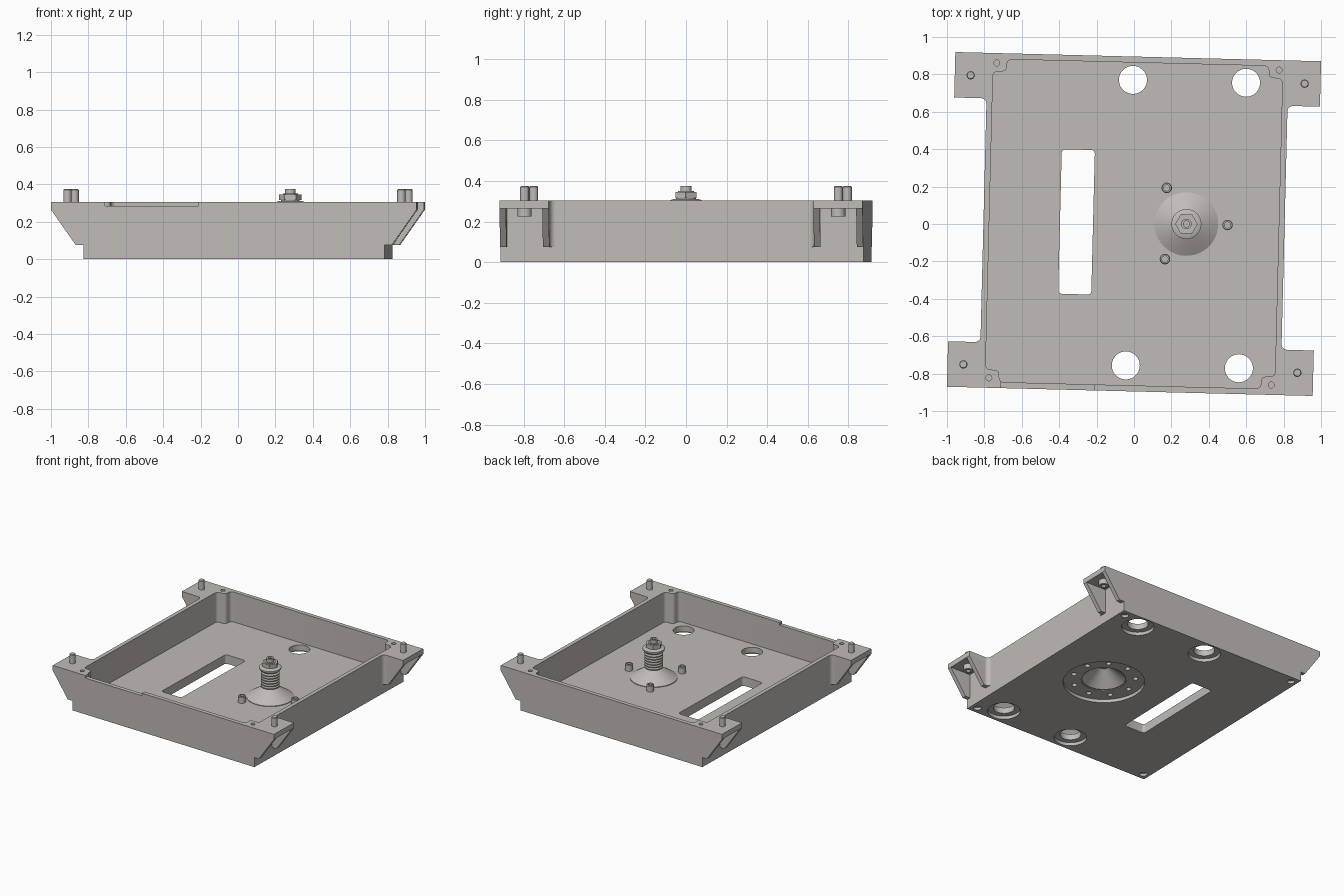
import bpy, bmesh, math
from mathutils import Matrix, Vector

cube = bpy.data.objects.get("Cube")
if cube:
    bpy.data.objects.remove(cube, do_unlink=True)

metal = bpy.data.materials.new("warm grey metal")
metal.use_nodes = True
GREY = (0.53, 0.50, 0.475, 1)
metal.diffuse_color = GREY
metal.node_tree.nodes["Principled BSDF"].inputs["Base Color"].default_value = GREY

parts = []
TOP, FLOOR, STEP = 0.305, 0.07, 0.075      # rim, tray floor, underside of ear ribs
HX, HY = 0.805, 0.895                      # half size of tray
EAR_X, EAR_Y = 0.978, 0.652                # outer reach and inner edge of the ears
POST = (0.28, 0.007)


def finish(name, bm, keep=True):
    bmesh.ops.remove_doubles(bm, verts=bm.verts, dist=1e-5)
    bmesh.ops.recalc_face_normals(bm, faces=bm.faces)
    me = bpy.data.meshes.new(name)
    bm.to_mesh(me)
    bm.free()
    me.materials.append(metal)
    ob = bpy.data.objects.new(name, me)
    bpy.context.collection.objects.link(ob)
    if keep:
        parts.append(ob)
    else:
        ob.hide_render = True
    return ob


def add_prism(bm, pts, lo, hi, axis="z"):
    """Extrude a polygon: xy points along z, or xz points along y."""
    put = (lambda p, h: (p[0], p[1], h)) if axis == "z" else (lambda p, h: (p[0], h, p[1]))
    a = [bm.verts.new(put(p, lo)) for p in pts]
    b = [bm.verts.new(put(p, hi)) for p in pts]
    bm.faces.new(a)
    bm.faces.new(b)
    for i in range(len(pts)):
        j = (i + 1) % len(pts)
        bm.faces.new((a[i], a[j], b[j], b[i]))


def prism(name, pts, lo, hi, keep=True):
    bm = bmesh.new()
    add_prism(bm, pts, lo, hi)
    return finish(name, bm, keep)


def arc(cx, cy, r, a0, a1, n=6):
    return [(cx + r * math.cos(math.radians(a0 + (a1 - a0) * i / n)),
             cy + r * math.sin(math.radians(a0 + (a1 - a0) * i / n))) for i in range(n + 1)]


def circle(cx, cy, r, n=32):
    return arc(cx, cy, r, 0, 360, n)[:-1]


def rect(x0, y0, x1, y1, r=0.0):
    if not r:
        return [(x0, y0), (x1, y0), (x1, y1), (x0, y1)]
    return (arc(x1 - r, y0 + r, r, -90, 0) + arc(x1 - r, y1 - r, r, 0, 90)
            + arc(x0 + r, y1 - r, r, 90, 180) + arc(x0 + r, y0 + r, r, 180, 270))


def lathe(name, prof, cx, cy, n=48):
    bm = bmesh.new()
    vs = [bm.verts.new((cx + r, cy, z)) for r, z in prof]
    edges = [bm.edges.new(e) for e in zip(vs, vs[1:])]
    bmesh.ops.spin(bm, geom=vs + edges, cent=(cx, cy, 0), axis=(0, 0, 1),
                   angle=math.tau, steps=n, use_merge=True)
    return finish(name, bm)


def cut(target, pts, lo, hi):
    tool = prism("cutter", pts, lo, hi, keep=False)
    mod = target.modifiers.new("cut", "BOOLEAN")
    mod.operation, mod.solver, mod.object = "DIFFERENCE", "EXACT", tool
    bpy.context.view_layer.update()
    dg = bpy.context.evaluated_depsgraph_get()
    me = bpy.data.meshes.new_from_object(target.evaluated_get(dg))
    target.modifiers.clear()
    target.data = me
    bpy.data.objects.remove(tool, do_unlink=True)


# Tray with a cavity that leaves a rounded boss in each corner
tray = prism("tray", rect(-HX, -HY, HX, HY), 0, TOP)
IX, IY, BX, BY, R = 0.774, 0.863, 0.70, 0.798, 0.025
quarter = ([(IX, BY - R)] + arc(IX - R, BY - R, R, 0, 90, 4)
           + arc(BX + R, BY + R, R, 270, 180, 4) + arc(BX - R, IY - R, R, 0, 90, 4))
cavity = []
for sx, sy in ((1, 1), (-1, 1), (-1, -1), (1, -1)):
    q = [(x * sx, y * sy) for x, y in quarter]
    cavity += q if sx * sy > 0 else q[::-1]
cut(tray, cavity, FLOOR, TOP + 0.1)

# Floor slot and lowered stretch of the front rim
cut(tray, rect(-0.396, -0.383, -0.219, 0.39, 0.02), -0.1, FLOOR + 0.05)
cut(tray, rect(-0.69, -1.0, -0.19, -IY + 0.02), 0.285, TOP + 0.1)

# Four round floor openings, counterbored underneath
for x in (-0.025, 0.58):
    for y in (-0.757, 0.77):
        cut(tray, circle(x, y, 0.075, 40), -0.1, FLOOR + 0.05)
        cut(tray, circle(x, y, 0.116, 40), -0.1, 0.025)

# Corner screw holes, above and below
for sx in (-1, 1):
    for sy in (-1, 1):
        cut(tray, circle(sx * 0.755, sy * 0.842, 0.016, 16), 0.2, TOP + 0.1)
        cut(tray, circle(sx * 0.755, sy * 0.842, 0.028, 20), -0.1, 0.02)

# Round recess under the post, its centre opening and ring of screw holes
cut(tray, circle(*POST, 0.29, 64), -0.1, 0.025)
cut(tray, circle(*POST, 0.165, 48), -0.1, FLOOR + 0.05)
for i in range(9):
    a = math.radians(20 + 40 * i)
    cut(tray, circle(POST[0] + 0.225 * math.cos(a), POST[1] + 0.225 * math.sin(a), 0.019, 16),
        -0.1, 0.05)

# Mounting ears: top plate, two sloping ribs, a filleted root and a bolt
for sx, side in ((1, "left"), (-1, "right")):
    for sy, end in ((-1, "front"), (1, "back")):
        bm = bmesh.new()
        fr = 0.03
        plan = [(HX, HY), (EAR_X, HY), (EAR_X, EAR_Y)] + arc(HX + fr, EAR_Y - fr, fr, 90, 180)
        add_prism(bm, [(sx * x, sy * y) for x, y in plan], 0.265, TOP)
        root = [(HX, EAR_Y + 0.005)] + arc(HX + fr, EAR_Y - fr, fr, 180, 90) \
            + [(HX + fr, EAR_Y + 0.005)]
        add_prism(bm, [(sx * x, sy * y) for x, y in root], STEP, 0.265)
        rib = [(HX, STEP), (0.845, STEP), (EAR_X, 0.265), (HX, 0.265)]
        for y0, y1 in ((EAR_Y, EAR_Y + 0.032), (HY - 0.032, HY)):
            add_prism(bm, [(sx * x, z) for x, z in rib], sy * y0, sy * y1, "y")
        finish(f"{end}_{side}_ear", bm)
        lathe(f"{end}_{side}_bolt",
              [(0, 0.24), (0.016, 0.24), (0.016, 0.225), (0.035, 0.225), (0.035, 0.27),
               (0.022, 0.27), (0.022, 0.37), (0.018, 0.375), (0, 0.375)],
              sx * 0.893, sy * 0.773, 24)

# Hollow cone base, with a ribbed bellows and a capped collar above it
post = [(0, 0.13), (0.035, 0.13), (0.155, 0.03), (0.17, 0.03), (0.17, 0.075), (0.055, 0.147)]
for i in range(6):
    z = 0.15 + i * 0.02
    post += [(0.048, z), (0.066, z + 0.005), (0.066, z + 0.013), (0.048, z + 0.018)]
post += [(0.048, 0.273), (0.07, 0.28), (0.08, 0.296), (0.08, 0.304), (0.06, 0.312), (0, 0.312)]
lathe("cone_and_bellows", post, *POST)
prism("post_nut", circle(*POST, 0.06, 6), 0.317, 0.345)
lathe("post_washer", [(0, 0.31), (0.05, 0.31), (0.05, 0.318), (0, 0.318)], *POST, 32)
lathe("post_stud", [(0, 0.34), (0.04, 0.34), (0.04, 0.35), (0.028, 0.35), (0.028, 0.375),
                    (0.016, 0.375), (0.016, 0.36), (0, 0.36)], *POST, 32)

# Three socket bolts around the cone
for i in range(3):
    a = math.radians(120 * i)
    lathe(f"floor_bolt_{i + 1}",
          [(0, 0.06), (0.028, 0.06), (0.028, 0.115), (0.024, 0.12), (0.016, 0.12),
           (0.016, 0.10), (0, 0.10)],
          POST[0] + 0.22 * math.cos(a), POST[1] + 0.22 * math.sin(a), 24)

# Slight turn of the whole assembly, then shading
turn = Matrix.Rotation(math.radians(-1.44), 4, "Z")
bpy.ops.object.select_all(action="DESELECT")
for ob in parts:
    ob.data.transform(turn)
    ob.select_set(True)
bpy.context.view_layer.objects.active = tray
bpy.ops.object.shade_smooth_by_angle(angle=math.radians(30))
